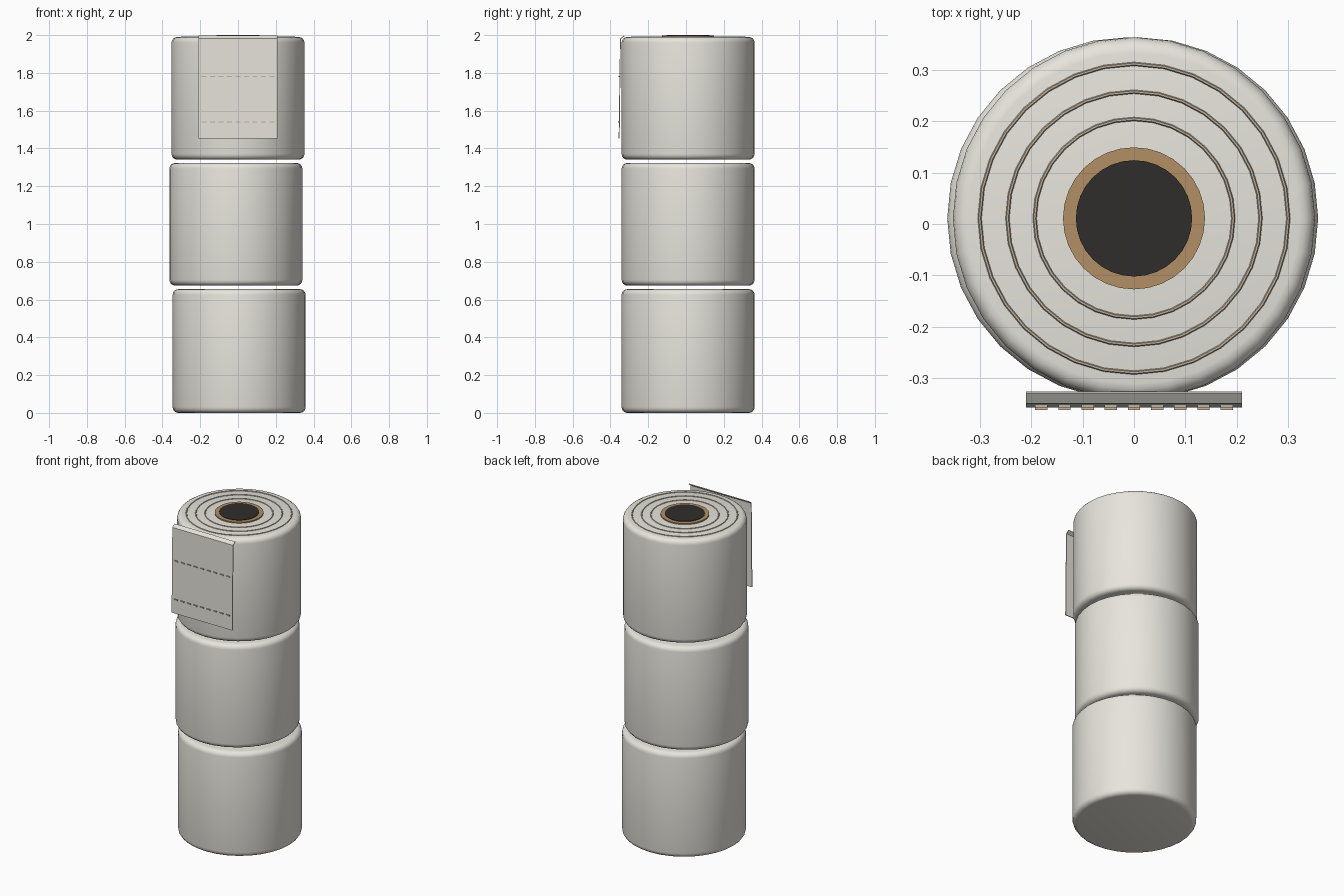
import bpy, bmesh
from math import radians

if "Cube" in bpy.data.objects:
    bpy.data.objects.remove(bpy.data.objects["Cube"])


def material(name, rgb):
    m = bpy.data.materials.new(name)
    m.diffuse_color = (*rgb, 1)
    m.use_nodes = True
    m.node_tree.nodes["Principled BSDF"].inputs["Base Color"].default_value = m.diffuse_color
    return m


PAPER = material("paper", (0.80, 0.78, 0.72))
SHEET = material("sheet_paper", (0.78, 0.76, 0.70))
CARD = material("cardboard", (0.45, 0.28, 0.13))
DARK = material("dark_hole", (0.03, 0.027, 0.024))
LINE = material("layer_line", (0.55, 0.47, 0.36))

CY = 0.011      # depth centre of the stack
TOP = 1.99      # top face of the upper roll


def finish(name, mat, smooth=True):
    ob = bpy.context.object
    ob.name = name
    ob.data.materials.append(mat)
    if smooth:
        bpy.ops.object.shade_smooth_by_angle(angle=radians(40))
    return ob


def cylinder(name, r, z0, z1, x, mat, bevel=0.0):
    bpy.ops.mesh.primitive_cylinder_add(vertices=32, radius=r, depth=z1 - z0,
                                        location=(x, CY, (z0 + z1) / 2))
    ob = bpy.context.object
    if bevel:
        bm = bmesh.new()
        bm.from_mesh(ob.data)
        rims = [e for e in bm.edges if abs(e.verts[0].co.z - e.verts[1].co.z) < 1e-5]
        bmesh.ops.bevel(bm, geom=rims, offset=bevel, segments=4, profile=0.5,
                        affect='EDGES')
        bm.to_mesh(ob.data)
        bm.free()
    return finish(name, mat)


# three stacked rolls, slightly out of line
for name, x, z0, z1 in (("bottom_roll", 0.006, 0.0, 0.655),
                        ("middle_roll", -0.011, 0.674, 1.323),
                        ("top_roll", 0.0, 1.341, TOP)):
    cylinder(name, 0.352, z0, z1, x, PAPER, bevel=0.03)

# cardboard core and dark hole on the top roll
cylinder("core_tube", 0.138, TOP - 0.02, 1.997, 0, CARD)
cylinder("core_hole", 0.113, TOP - 0.02, 2.0, 0, DARK)

# wound paper layers on the top face
for i, r in enumerate((0.193, 0.246, 0.300)):
    bpy.ops.mesh.primitive_torus_add(major_radius=r, minor_radius=0.0037,
                                     major_segments=32, minor_segments=6,
                                     location=(0, CY, TOP))
    finish(f"layer_ring_{i + 1}", LINE)

# loose hanging sheet, folded back at its top edge
profile = [(-0.327, 1.996), (-0.347, 1.981), (-0.354, 1.452)]
bm = bmesh.new()
rows = [[bm.verts.new((x, y, z)) for x in (-0.21, 0.21)] for y, z in profile]
for a, b in zip(rows, rows[1:]):
    bm.faces.new((a[0], b[0], b[1], a[1]))
mesh = bpy.data.meshes.new("hanging_sheet")
bm.to_mesh(mesh)
bm.free()
mesh.materials.append(SHEET)
sheet = bpy.data.objects.new("hanging_sheet", mesh)
bpy.context.collection.objects.link(sheet)
solid = sheet.modifiers.new("thickness", 'SOLIDIFY')
solid.thickness = 0.005
solid.offset = 0

# two rows of perforation dashes
for row, (y, z) in enumerate(((-0.354, 1.78), (-0.357, 1.54))):
    for i in range(9):
        bpy.ops.mesh.primitive_cube_add(size=1, location=(-0.18 + 0.045 * i, y, z))
        bpy.context.object.scale = (0.024, 0.008, 0.006)
        finish(f"perforation_{row + 1}_{i + 1}", LINE, smooth=False)
